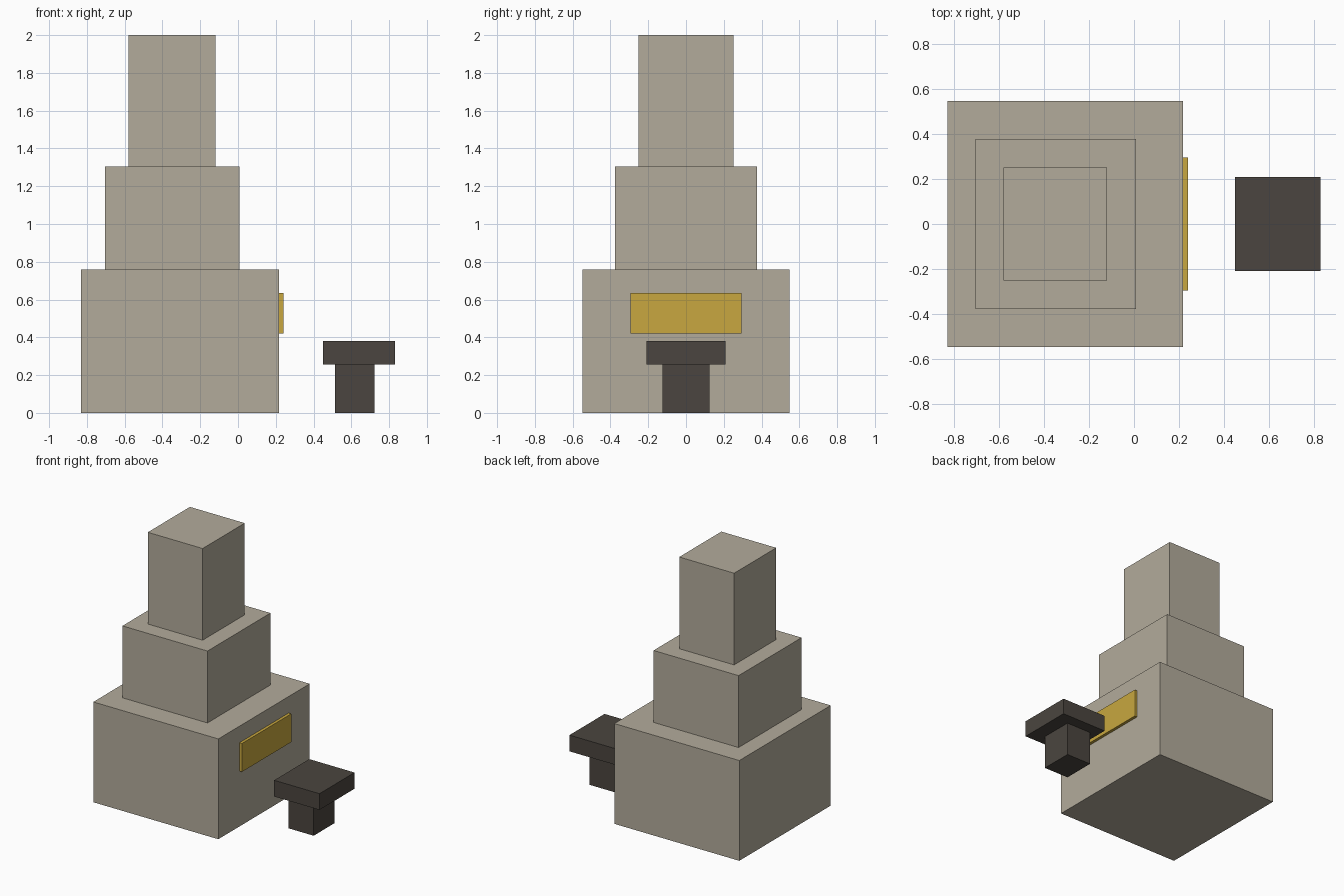
import bpy

if "Cube" in bpy.data.objects:
    bpy.data.objects.remove(bpy.data.objects["Cube"])


def material(name, rgb):
    mat = bpy.data.materials.new(name)
    mat.diffuse_color = (*rgb, 1.0)
    mat.use_nodes = True
    mat.node_tree.nodes["Principled BSDF"].inputs["Base Color"].default_value = mat.diffuse_color
    return mat


def box(name, x0, x1, half_y, z0, z1, mat):
    """Box symmetric in y, spanning the given x and z ranges."""
    bpy.ops.mesh.primitive_cube_add(size=1, location=((x0 + x1) / 2, 0, (z0 + z1) / 2))
    obj = bpy.context.object
    obj.name = name
    obj.scale = (x1 - x0, 2 * half_y, z1 - z0)
    bpy.ops.object.transform_apply(location=False, rotation=False, scale=True)
    obj.data.materials.append(mat)
    return obj


stone = material("stone", (0.45, 0.41, 0.33))
gold = material("gold", (0.58, 0.39, 0.05))
dark = material("dark", (0.07, 0.06, 0.05))

# Stepped tower
box("lower_tier", -0.83, 0.218, 0.547, 0.0, 0.76, stone)
box("middle_tier", -0.705, 0.008, 0.377, 0.76, 1.305, stone)
box("upper_tier", -0.58, -0.12, 0.252, 1.305, 2.0, stone)

# Panel on the right face
box("panel", 0.218, 0.24, 0.295, 0.42, 0.635, gold)

# Stool beside the tower
box("stool_leg", 0.513, 0.722, 0.125, 0.0, 0.257, dark)
box("stool_seat", 0.45, 0.83, 0.21, 0.257, 0.38, dark)
